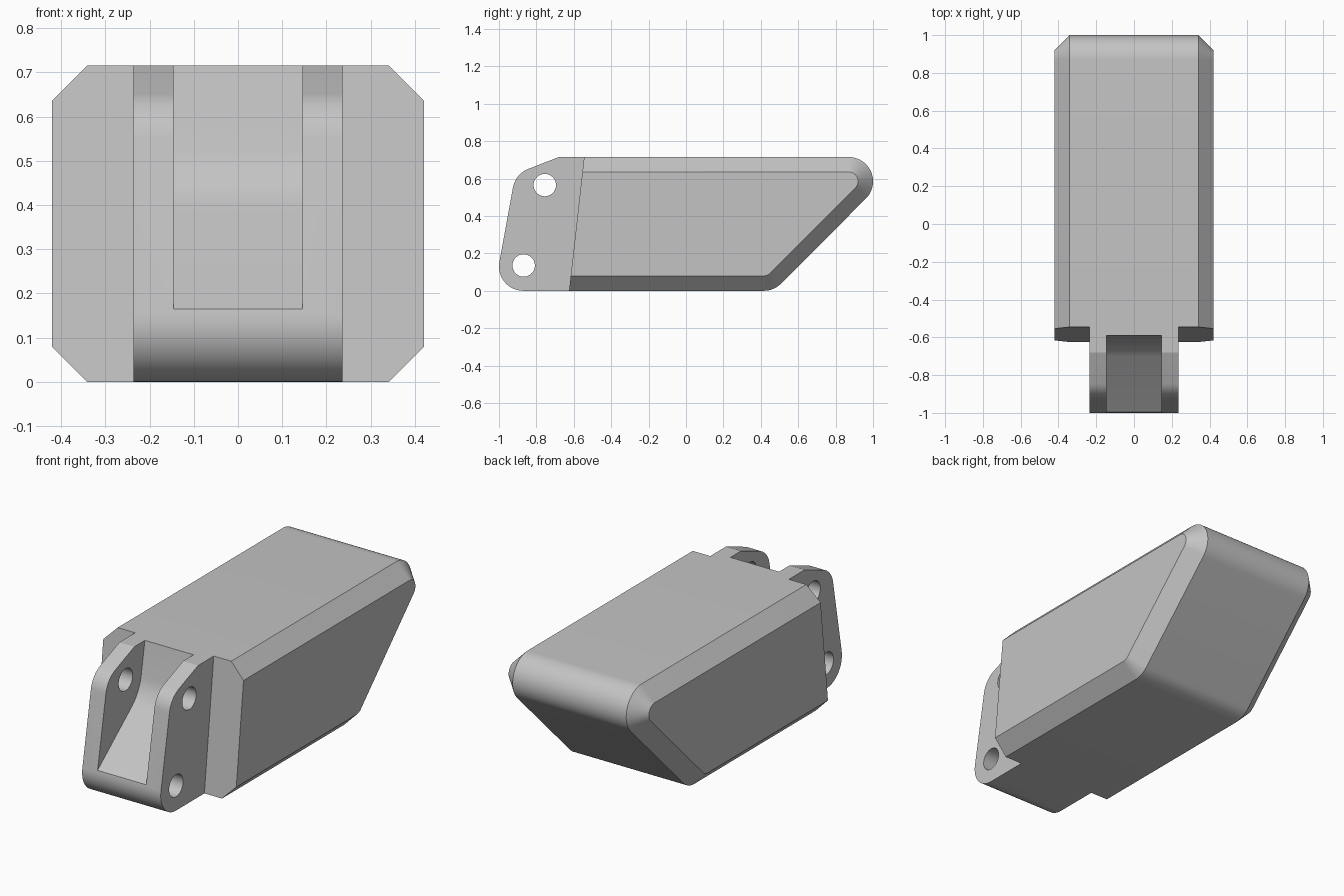
import bpy, bmesh, math

cube = bpy.data.objects.get("Cube")
if cube:
    bpy.data.objects.remove(cube, do_unlink=True)

grey = bpy.data.materials.new("plain grey")
grey.use_nodes = True
grey.diffuse_color = (0.55, 0.55, 0.55, 1)
grey.node_tree.nodes["Principled BSDF"].inputs["Base Color"].default_value = (0.55, 0.55, 0.55, 1)


def arc(cy, cz, r, start, end, steps=20):
    """Points of an arc in the side plane, angles in degrees."""
    angles = [math.radians(start + (end - start) * i / steps) for i in range(steps + 1)]
    return [(cy + r * math.cos(a), cz + r * math.sin(a)) for a in angles]


def loft(name, sections):
    """Solid through side profiles, given as (x, profile) pairs."""
    bm = bmesh.new()
    rings = [[bm.verts.new((x, y, z)) for y, z in profile] for x, profile in sections]
    for a, b in zip(rings, rings[1:]):
        for i in range(len(a)):
            j = (i + 1) % len(a)
            bm.faces.new((a[i], a[j], b[j], b[i]))
    bm.faces.new(rings[0])
    bm.faces.new(rings[-1])
    bmesh.ops.recalc_face_normals(bm, faces=bm.faces)
    mesh = bpy.data.meshes.new(name)
    bm.to_mesh(mesh)
    bm.free()
    mesh.materials.append(grey)
    obj = bpy.data.objects.new(name, mesh)
    bpy.context.collection.objects.link(obj)
    return obj


def prism(name, half_width, profile):
    return loft(name, [(-half_width, profile), (half_width, profile)])


def select(obj):
    bpy.ops.object.select_all(action="DESELECT")
    obj.select_set(True)
    bpy.context.view_layer.objects.active = obj


def cut(obj, cutter):
    mod = obj.modifiers.new("cut", "BOOLEAN")
    mod.operation = "DIFFERENCE"
    mod.solver = "EXACT"
    mod.object = cutter
    select(obj)
    bpy.ops.object.modifier_apply(modifier=mod.name)
    bpy.data.objects.remove(cutter, do_unlink=True)


TOP = 0.715
ROUND = 0.13
CHAMFER = 0.08


def front_y(z):
    """Leaning front plane of the body."""
    return -0.625 + 0.08 * z / TOP


def body_profile(inset):
    r = ROUND - inset
    return ([(front_y(TOP - inset), TOP - inset)]
            + arc(0.87, TOP - ROUND, r, 90, -45)
            + arc(0.416, ROUND, r, -45, -90, 8)
            + [(front_y(inset), inset)])


# Body with bevelled sides
inner, outer = body_profile(CHAMFER), body_profile(0)
body = loft("body", [(-0.421, inner), (-0.341, outer), (0.341, outer), (0.421, inner)])

# Mounting lug at the front
lug = prism("mounting_lug", 0.236,
            [(front_y(TOP), TOP), (-0.68, TOP)]
            + arc(-0.797, 0.53, ROUND, 112, 170, 10)
            + arc(-0.87, ROUND, ROUND, 170, 270, 16)
            + [(front_y(0), 0)])

# Slot with a sloping floor that curves up into the back wall
slot = prism("slot_cutter", 0.146,
             [(-1.2, 0.002), (-0.7, 0.40), (-0.68, 0.419), (-0.66, 0.444),
              (-0.643, 0.472), (-0.63, 0.503), (-0.623, 0.53),
              (-0.59, TOP), (-0.57, 0.83), (-1.2, 0.83)])
cut(lug, slot)

# Pin holes through the lug
for y, z in ((-0.755, 0.565), (-0.868, 0.135)):
    cut(lug, prism("hole_cutter", 0.4, arc(y, z, 0.06, 0, 350, 35)))

for obj in (body, lug):
    select(obj)
    bpy.ops.object.shade_smooth_by_angle(angle=math.radians(15))
